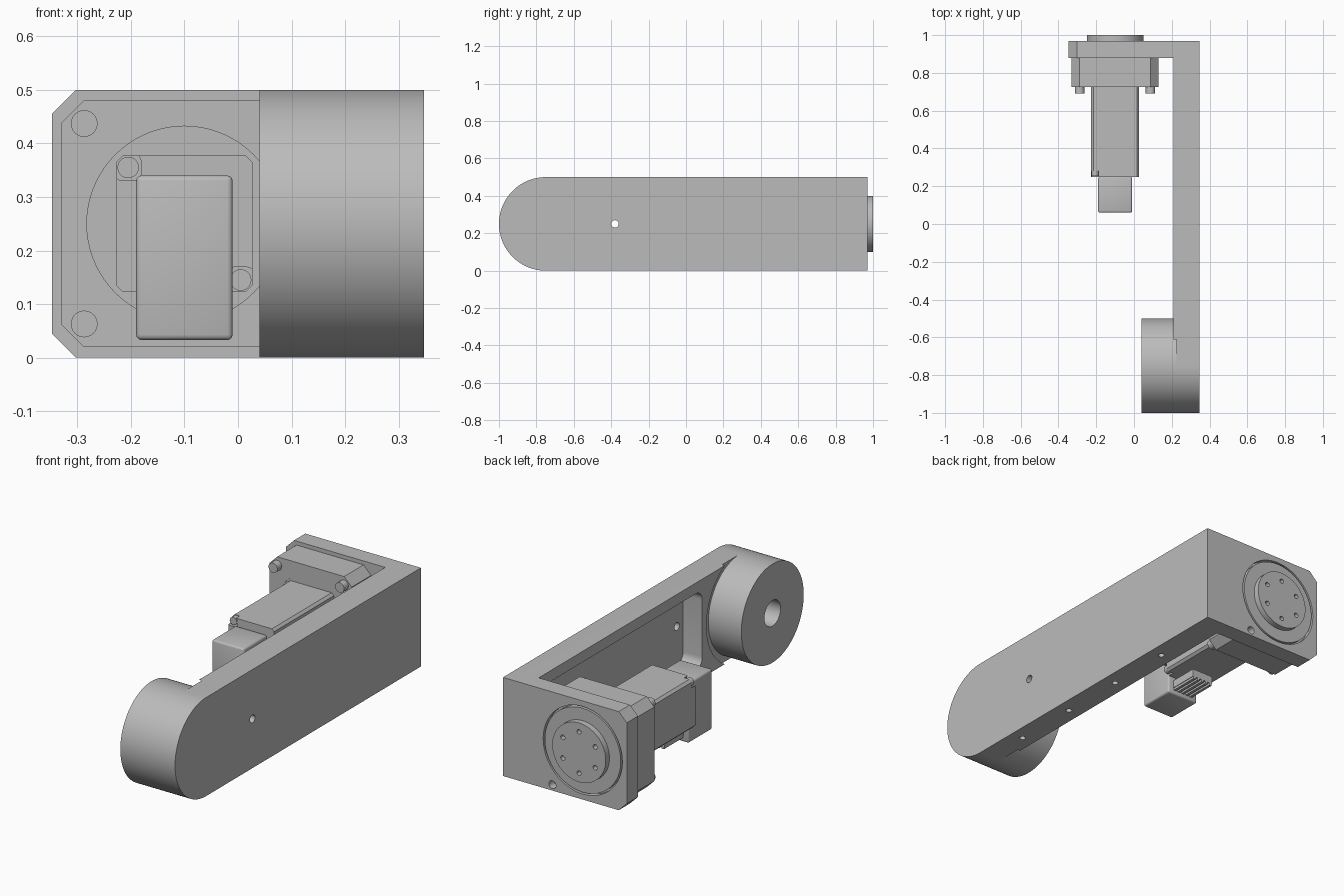
import bpy, bmesh
from math import sin, cos, pi, radians
from mathutils import Vector

cube = bpy.data.objects.get("Cube")
if cube:
    bpy.data.objects.remove(cube, do_unlink=True)

grey = bpy.data.materials.new("plain_grey")
grey.use_nodes = True
grey.diffuse_color = (0.5, 0.5, 0.5, 1)
grey.node_tree.nodes["Principled BSDF"].inputs["Base Color"].default_value = (0.5, 0.5, 0.5, 1)


def circle(u, v, r, n=64, start=0.0, sweep=2 * pi):
    """Points of a circle, or of an arc when sweep is shorter."""
    full = sweep >= 2 * pi
    steps = n if full else n + 1
    return [(u + r * cos(start + sweep * i / n), v + r * sin(start + sweep * i / n))
            for i in range(steps)]


def rect(u0, v0, u1, v1, r=0.0, n=1):
    """Rectangle; r with n=1 chamfers its corners, a larger n rounds them."""
    if r == 0:
        return [(u0, v0), (u1, v0), (u1, v1), (u0, v1)]
    pts = []
    for k, (u, v) in enumerate([(u1 - r, v1 - r), (u0 + r, v1 - r),
                                (u0 + r, v0 + r), (u1 - r, v0 + r)]):
        pts += circle(u, v, r, n, k * pi / 2, pi / 2)
    return pts


def prism(name, axis, pts, a, b):
    """Extrude a profile along an axis from a to b."""
    place = {"X": lambda u, v, w: (w, u, v),
             "Y": lambda u, v, w: (u, w, v),
             "Z": lambda u, v, w: (u, v, w)}[axis]
    bm = bmesh.new()
    face = bm.faces.new([bm.verts.new(place(u, v, a)) for u, v in pts])
    out = bmesh.ops.extrude_face_region(bm, geom=[face])
    shift = Vector(place(0, 0, b - a))
    bmesh.ops.translate(bm, vec=shift,
                        verts=[g for g in out["geom"] if isinstance(g, bmesh.types.BMVert)])
    bmesh.ops.recalc_face_normals(bm, faces=bm.faces)
    mesh = bpy.data.meshes.new(name)
    bm.to_mesh(mesh)
    bm.free()
    mesh.materials.append(grey)
    obj = bpy.data.objects.new(name, mesh)
    bpy.context.collection.objects.link(obj)
    return obj


def activate(obj):
    bpy.ops.object.select_all(action="DESELECT")
    obj.select_set(True)
    bpy.context.view_layer.objects.active = obj


def combine(obj, tool, operation="DIFFERENCE"):
    """Apply a boolean and discard the tool."""
    activate(obj)
    mod = obj.modifiers.new("boolean", "BOOLEAN")
    mod.operation, mod.solver, mod.object = operation, "EXACT", tool
    bpy.ops.object.modifier_apply(modifier=mod.name)
    bpy.data.objects.remove(tool, do_unlink=True)


def bevel(obj, width, segments):
    activate(obj)
    mod = obj.modifiers.new("bevel", "BEVEL")
    mod.width, mod.segments = width, segments
    bpy.ops.object.modifier_apply(modifier=mod.name)


def cut(obj, axis, pts, a, b):
    combine(obj, prism("cutter", axis, pts, a, b))


MID = 0.25              # height of every main axis
AX = -0.10              # x of the motor axis
PIVOT = -0.75           # y of the drum axis
OUT = 0.347             # outer face of the arm
IN = 0.21               # inner face of the arm

# Arm with a rounded end, joined to the chamfered mounting plate
arm = prism("arm", "X", circle(PIVOT, MID, 0.25, 48, pi / 2, pi) + [(0.97, 0), (0.97, 0.5)], IN, OUT)
plate = [(0.3, 0), (0.3, 0.5), (-0.302, 0.5), (-OUT, 0.455), (-OUT, 0.045), (-0.302, 0)]
combine(arm, prism("plate", "Y", plate, 0.88, 0.97), "UNION")

# Hollow inner side, drum clearance and screw holes
cut(arm, "X", rect(-0.43, 0.055, 0.82, 0.445, 0.05, 8), 0.1, 0.317)
cut(arm, "X", circle(PIVOT, MID, 0.286, 96), 0.1, 0.225)
cut(arm, "X", circle(-0.38, MID, 0.02, 24), 0.2, 0.4)
for i in range(4):
    cut(arm, "Z", circle(0.28, 0.54 - 0.35 * i, 0.015, 20), -0.1, 0.05)
cut(arm, "Y", circle(0.07, 0.03, 0.02, 24), 0.93, 1.1)
cut(arm, "Y", circle(AX, MID, 0.222, 80), 0.945, 1.1)

# Pivot drum with a bore
drum = prism("pivot_drum", "X", circle(PIVOT, MID, 0.25, 96), 0.04, 0.225)
cut(drum, "X", circle(PIVOT, MID, 0.065, 40), 0, 0.18)

# Output disc and flange with six screw holes
prism("output_disc", "Y", circle(AX, MID, 0.213, 80), 0.94, 0.97)
flange = prism("output_flange", "Y", circle(AX, MID, 0.15, 64), 0.965, 1.0)
for u, v in circle(AX, MID, 0.105, 6, pi / 6):
    cut(flange, "Y", circle(u, v, 0.012, 16), 0.975, 1.1)

# Gearbox block, with a shallow register and four bolts
gearbox = prism("gearbox", "Y", rect(AX - 0.23, 0.02, AX + 0.23, 0.48, 0.042), 0.725, 0.88)
cut(gearbox, "Y", circle(AX, MID, 0.182, 72), 0.6, 0.729)
for sx in (-1, 1):
    for sz in (-1, 1):
        prism("gearbox_bolt", "Y", circle(AX + 0.187 * sx, MID + 0.187 * sz, 0.025, 24), 0.69, 0.73)

# Motor with two notched corners holding screws
motor = prism("motor", "Y", rect(AX - 0.127, MID - 0.127, AX + 0.127, MID + 0.127, 0.012), 0.25, 0.73)
for s in (-1, 1):
    u, v = AX + 0.105 * s, MID - 0.105 * s
    cut(motor, "Y", rect(u - 0.024, v - 0.024, u + 0.024, v + 0.024, 0.012, 4), 0.2, 0.28)
    prism("motor_screw", "Y", circle(u, v, 0.02, 20), 0.255, 0.285)

# Encoder housing hanging below the motor
housing = prism("encoder_housing", "Y", rect(AX - 0.09, 0.033, AX + 0.09, 0.34), 0.06, 0.25)
bevel(housing, 0.01, 3)

# Ribbed plug behind the housing
prism("plug", "Y", rect(AX - 0.06, 0.065, AX + 0.06, 0.105), 0.24, 0.40)
for i in range(5):
    x = AX - 0.05 + 0.025 * i
    prism("plug_rib", "Y", rect(x - 0.007, 0.053, x + 0.007, 0.07), 0.24, 0.40)

# Smooth curved sides, keep edges sharp
for obj in bpy.context.scene.objects:
    if obj.type == "MESH" and grey.name in obj.data.materials:
        activate(obj)
        bpy.ops.object.shade_smooth_by_angle(angle=radians(30))
